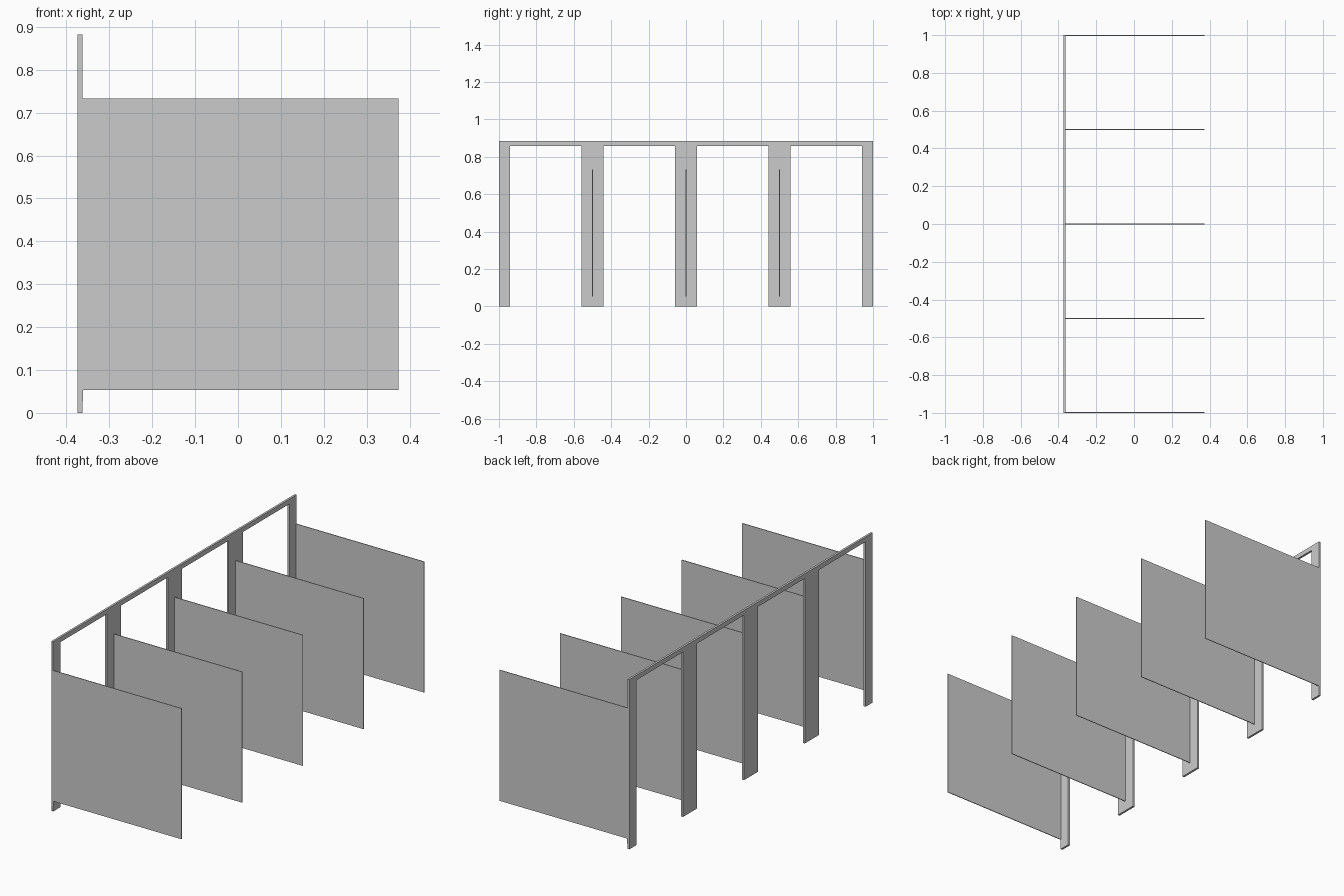
import bpy, bmesh

if "Cube" in bpy.data.objects:
    bpy.data.objects.remove(bpy.data.objects["Cube"])

X0, X1, XF = -0.374, 0.374, -0.363     # back of frame, panel tip, front of frame
H, BAR = 0.883, 0.858                  # frame height, underside of top bar
HALF = 0.058                           # half width of an inner post
T = 0.004                              # panel thickness


def box(name, x0, x1, y0, y1, z0, z1):
    bm = bmesh.new()
    bmesh.ops.create_cube(bm, size=1)
    for v in bm.verts:
        v.co = ((x0 + x1) / 2 + v.co.x * (x1 - x0),
                (y0 + y1) / 2 + v.co.y * (y1 - y0),
                (z0 + z1) / 2 + v.co.z * (z1 - z0))
    return finish(name, bm)


def finish(name, bm):
    bmesh.ops.recalc_face_normals(bm, faces=bm.faces)
    me = bpy.data.meshes.new(name)
    bm.to_mesh(me)
    bm.free()
    ob = bpy.data.objects.new(name, me)
    bpy.context.collection.objects.link(ob)
    return ob


# Comb-shaped frame: one outline of five posts under a top bar, extruded in x
centres = [-1, -0.5, 0, 0.5, 1]
outline = [(1, H), (-1, H)]
for c in centres:
    a, b = max(c - HALF, -1), min(c + HALF, 1)
    if c > -1:
        outline.append((a, BAR))
    outline += [(a, 0), (b, 0)]
    if c < 1:
        outline.append((b, BAR))
bm = bmesh.new()
face = bm.faces.new([bm.verts.new((X0, y, z)) for y, z in outline])
ext = bmesh.ops.extrude_face_region(bm, geom=[face])
moved = [g for g in ext["geom"] if isinstance(g, bmesh.types.BMVert)]
bmesh.ops.translate(bm, verts=moved, vec=(XF - X0, 0, 0))
finish("post_frame", bm)

# Thin divider panels, each with a small locating tab on its post
for i, c in enumerate(centres):
    y = max(-1 + T / 2, min(1 - T / 2, c))
    box(f"divider_panel_{i + 1}", XF, X1, y - T / 2, y + T / 2, 0.053, 0.733)
    box(f"panel_tab_{i + 1}", XF - 0.004, XF + 0.001, y - T / 2, y + T / 2, 0.027, 0.053)
